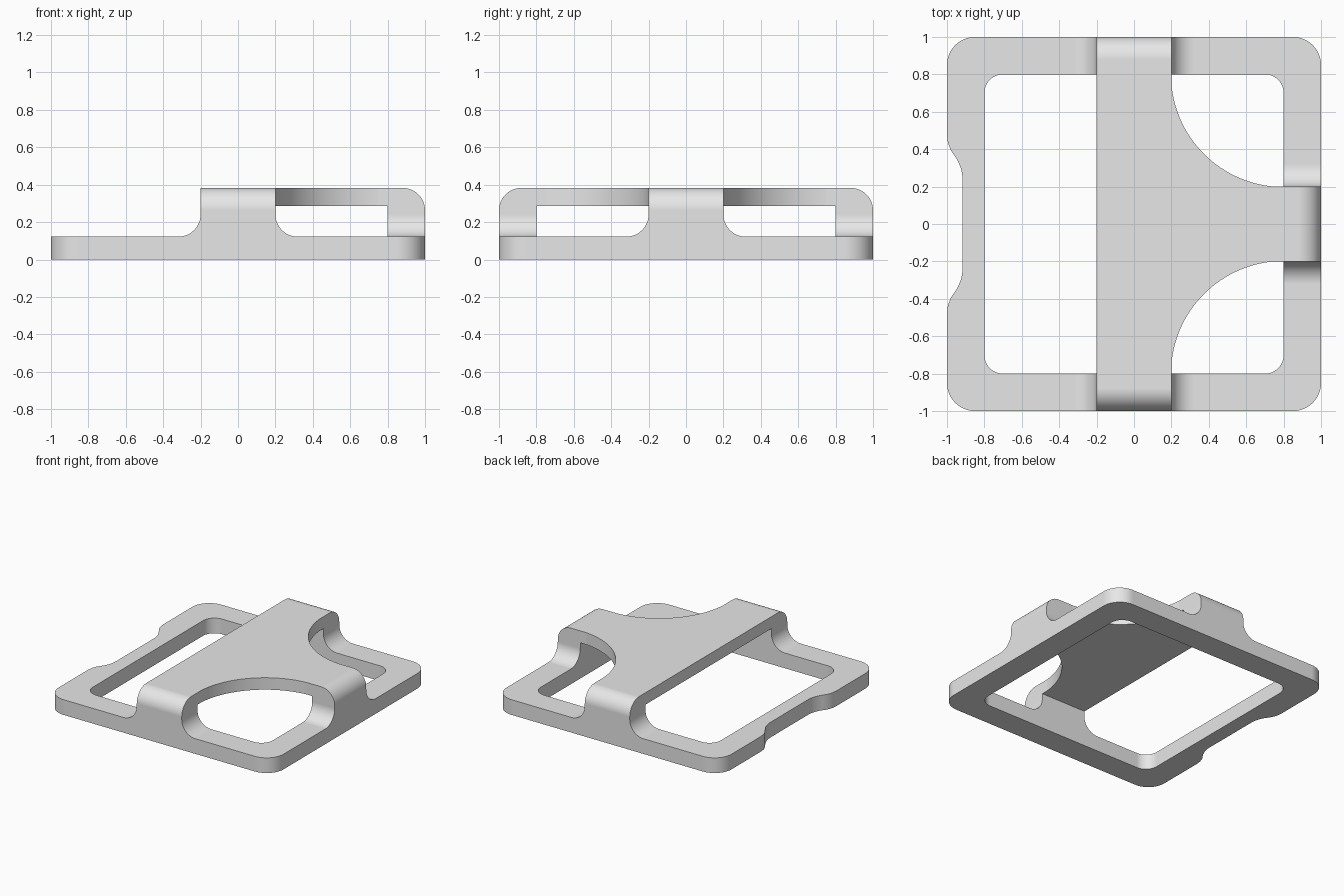
import bpy, bmesh
from math import cos, sin, pi, radians

if "Cube" in bpy.data.objects:
    bpy.data.objects.remove(bpy.data.objects["Cube"], do_unlink=True)

BASE, UNDER, TOP = 0.122, 0.287, 0.383    # frame top, bridge underside, bridge top

grey = bpy.data.materials.new("plain grey")
grey.use_nodes = True
grey.diffuse_color = (0.8, 0.8, 0.8, 1)
grey.node_tree.nodes["Principled BSDF"].inputs["Base Color"].default_value = (0.8, 0.8, 0.8, 1)


def arc(cx, cy, r, start, end, n=16):
    """Points of an arc, angles in degrees."""
    angles = [radians(start + (end - start) * i / n) for i in range(n + 1)]
    return [(cx + r * cos(a), cy + r * sin(a)) for a in angles]


def rounded_square(half, r):
    c = half - r
    return [p for k, (sx, sy) in enumerate([(1, 1), (-1, 1), (-1, -1), (1, -1)])
            for p in arc(sx * c, sy * c, r, 90 * k, 90 * k + 90)]


def prism(name, profile, axis, low, high):
    """Extrude a closed 2D profile along one axis."""
    place = {"x": lambda u, v, w: (w, u, v),
             "y": lambda u, v, w: (u, w, v),
             "z": lambda u, v, w: (u, v, w)}[axis]
    bm = bmesh.new()
    face = bm.faces.new([bm.verts.new(place(u, v, low)) for u, v in profile])
    new = bmesh.ops.extrude_face_region(bm, geom=[face])["geom"]
    shift = place(0, 0, high - low)
    bmesh.ops.translate(bm, verts=[g for g in new if isinstance(g, bmesh.types.BMVert)], vec=shift)
    bmesh.ops.recalc_face_normals(bm, faces=bm.faces)
    mesh = bpy.data.meshes.new(name)
    bm.to_mesh(mesh)
    bm.free()
    mesh.materials.append(grey)
    obj = bpy.data.objects.new(name, mesh)
    bpy.context.collection.objects.link(obj)
    return obj


def combine(body, tool, operation):
    mod = body.modifiers.new(operation, "BOOLEAN")
    mod.operation, mod.object, mod.solver = operation, tool, "EXACT"
    bpy.context.view_layer.objects.active = body
    bpy.ops.object.modifier_apply(modifier=mod.name)
    bpy.data.objects.remove(tool, do_unlink=True)


# Oversized slab for the base frame
square = [(-1.2, -1.2), (1.2, -1.2), (1.2, 1.2), (-1.2, 1.2)]
body = prism("strap_slider_frame", square, "z", -0.1, BASE)

# Raised straps whose feet flare into the frame
flare = [(0.32, 0.05)] + arc(0.32, BASE + 0.12, 0.12, 270, 180) + [(0.2, 0.5)]
strap = flare + [(-u, v) for u, v in reversed(flare)]
combine(body, prism("long_strap", strap, "y", -1.2, 1.2), "UNION")
combine(body, prism("side_strap", strap, "x", 0, 1.2), "UNION")

# Web with concave curves joining the straps
curve = [(0.1, 0.8)] + arc(0.8, 0.8, 0.602, 180, 270, 32)
web = curve + [(x, -y) for x, y in reversed(curve)]
combine(body, prism("web", web, "z", 0.2, 0.5), "UNION")

# Trim to the side outline with rounded shoulders, in both directions
shoulder = [(1, -0.4)] + arc(0.88, TOP - 0.12, 0.12, 0, 90)
outline = shoulder + [(-u, v) for u, v in reversed(shoulder)]
combine(body, prism("x_trim", outline, "y", -2, 2), "INTERSECT")
floor_outline = [(u, max(v, 0)) for u, v in outline]
combine(body, prism("y_trim", floor_outline, "x", -2, 2), "INTERSECT")

# Trim to the plan outline with a shallow grip notch in the right edge
notch = [(-1, 0.48), (-0.995, 0.435), (-0.98, 0.395), (-0.962, 0.368),
         (-0.945, 0.343), (-0.928, 0.305), (-0.919, 0.27), (-0.917, 0.24)]
corners = rounded_square(1, 0.15)
half = len(corners) // 2
plan = corners[:half] + notch + [(x, -y) for x, y in reversed(notch)] + corners[half:]
combine(body, prism("plan_trim", plan, "z", -1, 1), "INTERSECT")

# Open the middle below the bridge
combine(body, prism("opening", rounded_square(0.8, 0.1), "z", -1, UNDER), "DIFFERENCE")

# Smooth the curves, keep edges crisp and flats flat
bm = bmesh.new()
bm.from_mesh(body.data)
bmesh.ops.remove_doubles(bm, verts=bm.verts, dist=0.0002)
bm.to_mesh(body.data)
bm.free()
bpy.ops.object.select_all(action="DESELECT")
body.select_set(True)
bpy.context.view_layer.objects.active = body
bpy.ops.object.shade_smooth_by_angle(angle=radians(30))
weighted = body.modifiers.new("flat faces", "WEIGHTED_NORMAL")
weighted.keep_sharp = True
